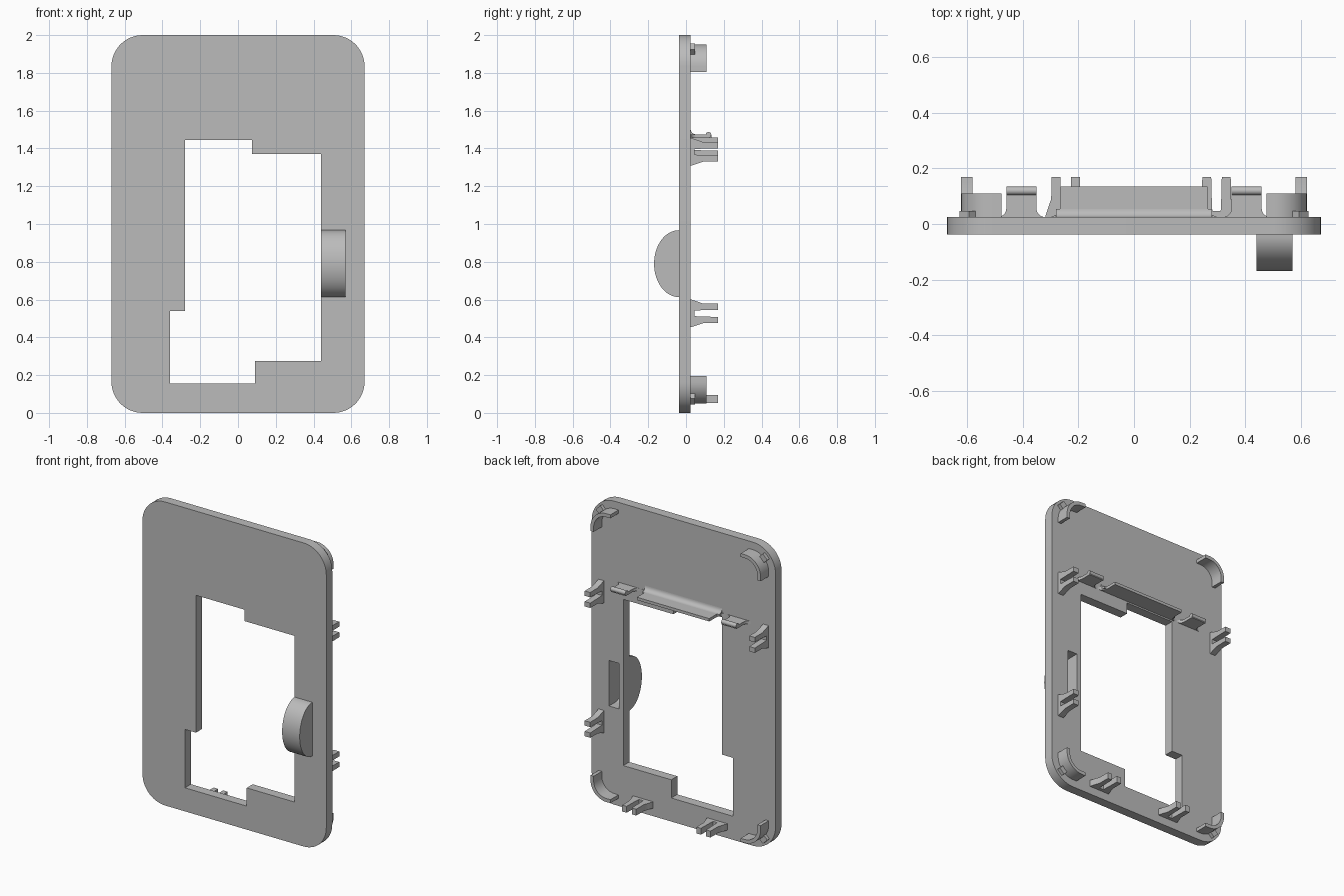
import bpy, bmesh
from math import sin, cos, pi, radians
from mathutils import Matrix, Vector

cube = bpy.data.objects.get("Cube")
if cube:
    bpy.data.objects.remove(cube)

grey = bpy.data.materials.new("plain grey")
grey.use_nodes = True
COLOUR = (0.5, 0.5, 0.5, 1)
grey.diffuse_color = COLOUR
grey.node_tree.nodes["Principled BSDF"].inputs["Base Color"].default_value = COLOUR

FRONT, BACK = -0.038, 0.0245   # faces of the plate
ROOT = BACK - 0.004            # parts sink slightly into the plate
TIP = 0.169


def arc(cx, cy, rx, ry, start, end, steps=12):
    angles = [radians(start + (end - start) * i / steps) for i in range(steps + 1)]
    return [(cx + rx * cos(a), cy + ry * sin(a)) for a in angles]


def prism(name, points, axis, low, high):
    """Extrude a 2D outline along one axis; the outline uses the other two in order."""
    place = {"x": lambda p: (low, p[0], p[1]),
             "y": lambda p: (p[0], low, p[1]),
             "z": lambda p: (p[0], p[1], low)}[axis]
    bm = bmesh.new()
    face = bm.faces.new([bm.verts.new(place(p)) for p in points])
    out = bmesh.ops.extrude_face_region(bm, geom=[face])
    move = Vector([high - low if a == axis else 0 for a in "xyz"])
    bmesh.ops.translate(bm, vec=move, verts=[v for v in out["geom"] if isinstance(v, bmesh.types.BMVert)])
    bmesh.ops.recalc_face_normals(bm, faces=bm.faces)
    mesh = bpy.data.meshes.new(name)
    bm.to_mesh(mesh)
    bm.free()
    mesh.materials.append(grey)
    ob = bpy.data.objects.new(name, mesh)
    bpy.context.collection.objects.link(ob)
    return ob


def cut(ob, cutter):
    mod = ob.modifiers.new("cut", "BOOLEAN")
    mod.operation, mod.solver, mod.object = "DIFFERENCE", "EXACT", cutter
    bpy.context.view_layer.objects.active = ob
    bpy.ops.object.modifier_apply(modifier=mod.name)


def box(x0, x1, y0, y1):
    return [(x0, y0), (x1, y0), (x1, y1), (x0, y1)]


# Rounded plate
R, CX, CZ = 0.165, 0.505, 0.835
outline = []
for i, (sx, sz) in enumerate([(1, 1), (-1, 1), (-1, -1), (1, -1)]):
    outline += arc(sx * CX, 1 + sz * CZ, R, R, i * 90, i * 90 + 90)
plate = prism("plate", outline, "y", FRONT, BACK)

# Stepped opening
opening = prism("opening_cutter", [
    (-0.28, 1.445), (0.075, 1.445), (0.075, 1.37), (0.44, 1.37), (0.44, 0.275),
    (0.09, 0.275), (0.09, 0.155), (-0.36, 0.155), (-0.36, 0.54), (-0.28, 0.54)], "y", -0.1, 0.1)
cut(plate, opening)

# Hollow grip on the front
GZ = 0.79
grip = prism("front_grip", arc(FRONT, GZ, 0.131, 0.177, 90, 270, 32), "x", 0.44, 0.568)
pocket = prism("pocket_cutter", [(0.1, GZ + 0.15)] + arc(FRONT, GZ, 0.105, 0.15, 90, 270, 32)
               + [(0.1, GZ - 0.15)], "x", 0.472, 0.544)
cut(plate, pocket)
cut(grip, pocket)
for cutter in (opening, pocket):
    bpy.data.objects.remove(cutter)

# Curved corner walls with a small diagonal tab
for sx, side in ((1, "left"), (-1, "right")):
    for sz, level in ((1, "top"), (-1, "bottom")):
        ro, ri, ext = 0.115, 0.092, -0.03
        wall = [(ro, ext)] + arc(0, 0, ro, ro, 0, 90) + [(ext, ro), (ext, ri)]
        wall += arc(0, 0, ri, ri, 90, 0) + [(ri, ext)]
        tab = [Matrix.Rotation(radians(45), 2) @ Vector(p) for p in box(0.105, 0.147, -0.023, 0.023)]
        for name, pts, top in (("corner_wall", wall, 0.109), ("corner_tab", tab, 0.047)):
            placed = [(sx * (CX + u), 1 + sz * (CZ + v)) for u, v in pts]
            prism(f"{level}_{side}_{name}", placed, "y", ROOT, top)

# Two-pronged clips around the edge
half = [(0.074, ROOT), (0.073, 0.028), (0.064, 0.055), (0.052, 0.09), (0.051, TIP),
        (0.019, TIP), (0.017, 0.09), (0.015, 0.046)]
clip = half + [(-u, y) for u, y in reversed(half)]
for name, x, z in (("left_upper_clip", 0.6, 1.382), ("left_lower_clip", 0.6, 0.527),
                   ("right_upper_clip", -0.6, 1.407)):
    prism(name, [(y, z + u) for u, y in clip], "x", x - 0.02, x + 0.02)
for name, x in (("bottom_right_clip", -0.245), ("bottom_left_clip", 0.296)):
    prism(name, [(x + u, y) for u, y in clip], "z", 0.053, 0.095)


# Shelf above the opening and a lipped snap tongue on each side
def shelf(name, x, half_width, flare, depth):
    side = arc(half_width + flare, BACK + flare, flare, flare, 270, 180, 8)
    pts = [(half_width + flare, ROOT)] + side + [(half_width, depth)]
    pts += [(-u, y) for u, y in reversed(pts)]
    prism(name, [(x + u, y) for u, y in pts], "z", 1.455, 1.474)


shelf("opening_shelf", 0, 0.264, 0.042, 0.135)
fillet = [(ROOT, 1.46), (ROOT, 1.503)] + arc(BACK + 0.03, 1.504, 0.03, 0.03, 180, 270, 8) \
    + [(BACK + 0.03, 1.46)]
prism("shelf_fillet", fillet, "x", -0.28, 0.28)
for sx, side in ((1, "left"), (-1, "right")):
    shelf(side + "_snap_tongue", sx * 0.404, 0.054, 0.032, 0.128)
    prism(side + "_snap_lip", arc(0.119, 1.472, 0.015, 0.015, 0, 337.5, 15), "x",
          sx * 0.404 - 0.054, sx * 0.404 + 0.054)

# Smooth curves, sharp edges
bpy.ops.object.select_all(action="DESELECT")
for ob in bpy.context.collection.objects:
    if ob.type == "MESH":
        ob.select_set(True)
        bpy.context.view_layer.objects.active = ob
bpy.ops.object.shade_smooth_by_angle(angle=radians(30))
